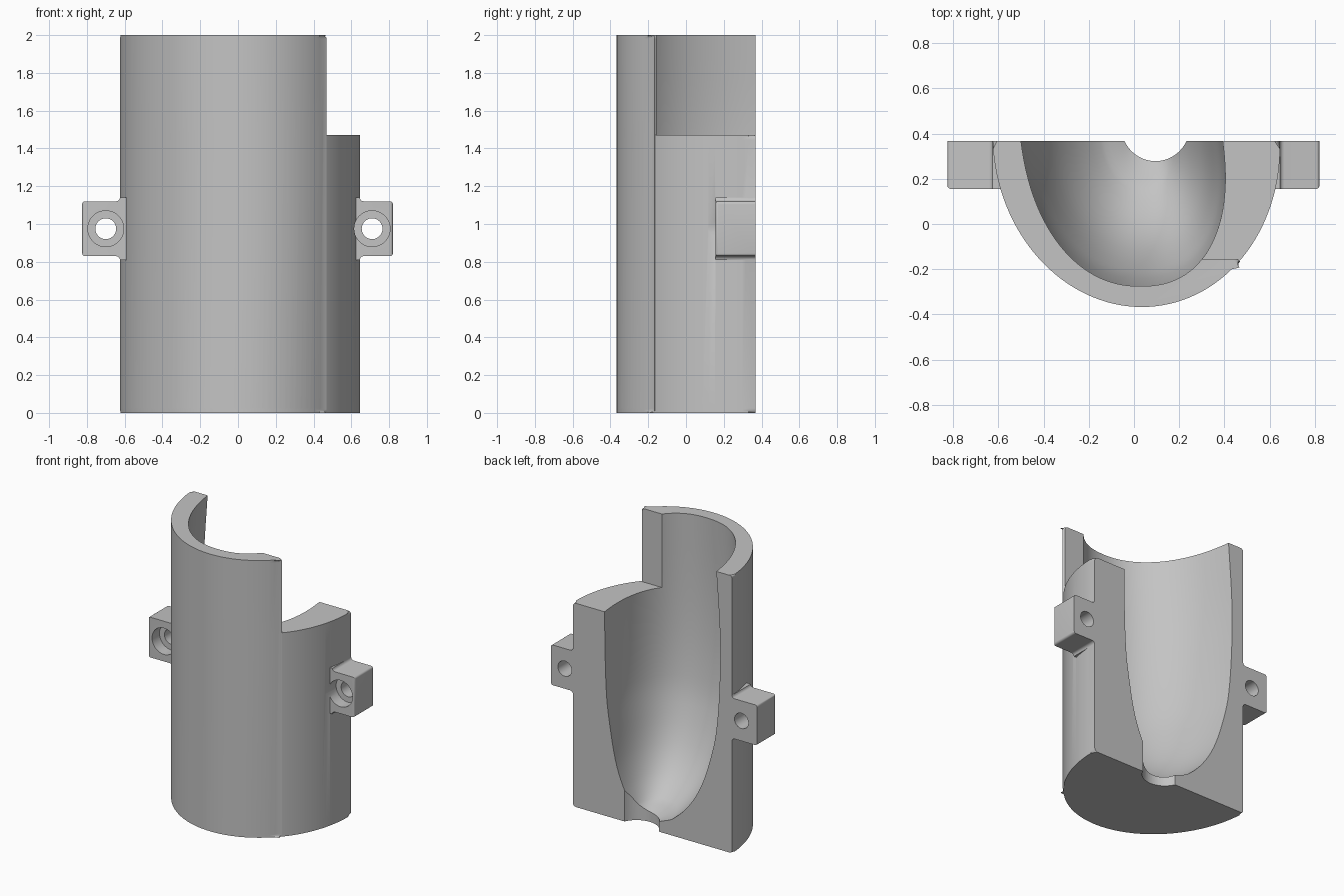
import bpy, bmesh, math
from mathutils import Vector

if "Cube" in bpy.data.objects:
    bpy.data.objects.remove(bpy.data.objects["Cube"], do_unlink=True)

BACK = 0.368      # flat parting plane
STEP_Y = -0.155   # front edge of the lowered side
STEP_Z = 1.47
LUG_Z = 0.975

grey = bpy.data.materials.new("plain grey")
grey.use_nodes = True
grey.diffuse_color = (0.55, 0.55, 0.55, 1)
grey.node_tree.nodes["Principled BSDF"].inputs["Base Color"].default_value = (0.55, 0.55, 0.55, 1)


def make_object(name, bm):
    bmesh.ops.recalc_face_normals(bm, faces=bm.faces[:])
    mesh = bpy.data.meshes.new(name)
    bm.to_mesh(mesh)
    bm.free()
    mesh.materials.append(grey)
    obj = bpy.data.objects.new(name, mesh)
    bpy.context.collection.objects.link(obj)
    return obj


def loft(name, rings, bevel_rule=None, radius=0.0):
    """Join matching point rings, cap the ends, and round the chosen edges."""
    bm = bmesh.new()
    loops = [[bm.verts.new(p) for p in ring] for ring in rings]
    n = len(loops[0])
    for low, high in zip(loops, loops[1:]):
        for i in range(n):
            j = (i + 1) % n
            bm.faces.new((low[i], low[j], high[j], high[i]))
    bm.faces.new(loops[0])
    bm.faces.new(loops[-1])
    if bevel_rule:
        edges = [e for e in bm.edges if bevel_rule(e.verts[0].co, e.verts[1].co)]
        bmesh.ops.bevel(bm, geom=edges, offset=radius, segments=4, profile=0.5,
                        affect='EDGES', clamp_overlap=False)
    return make_object(name, bm)


def bow(left, right, depth, lean, power, count=64):
    """Half oval bulging forward from the parting plane, left to right."""
    mid, half = (left + right) / 2, (right - left) / 2
    pts = []
    for i in range(count + 1):
        a = math.pi * i / count
        c, s = math.cos(a), max(math.sin(a), 0.0)
        t = s ** (2 / power)
        x = mid - half * math.copysign(abs(c) ** (2 / power), c) + lean * t
        pts.append((x, BACK - depth * t))
    return pts


def boolean(target, tool, operation):
    mod = target.modifiers.new(operation.lower(), 'BOOLEAN')
    mod.operation, mod.solver, mod.object = operation, 'EXACT', tool
    bpy.context.view_layer.objects.active = target
    bpy.ops.object.modifier_apply(modifier=mod.name)
    bpy.data.objects.remove(tool, do_unlink=True)


def cylinder(radius, location, length, along_y=False):
    bpy.ops.mesh.primitive_cylinder_add(
        vertices=48, radius=radius, depth=length, location=location,
        rotation=(math.pi / 2 if along_y else 0, 0, 0))
    return bpy.context.object


# Outer wall: full-width lower part, and tall part that stops at the step
outer = bow(-0.625, 0.645, BACK + 0.367, 0.025, 2)


def rim(a, b):
    return abs(a.z - b.z) < 1e-5 and not (a.y > BACK - 1e-4 and b.y > BACK - 1e-4)


shell = loft("half_shell", [[(x, y, z) for x, y in outer] for z in (0, STEP_Z)], rim, 0.025)

k = max(i for i, p in enumerate(outer) if p[1] < STEP_Y)
(x0, y0), (x1, y1) = outer[k], outer[k + 1]
corner_x = x0 + (x1 - x0) * (STEP_Y - y0) / (y1 - y0)
kept = [p for p in outer[:k + 1] if p[1] < STEP_Y - 0.012 or p[0] < 0]
outline = kept + [(corner_x - 0.004, STEP_Y - 0.012), (corner_x - 0.015, STEP_Y),
                  (0, STEP_Y), (0, BACK)]


def tall_rim(a, b):
    on_step = a.y > STEP_Y - 1e-4 and b.y > STEP_Y - 1e-4 and max(a.x, b.x) > -1e-4
    return rim(a, b) and not on_step


tall = loft("tall_side", [[(x, y, z) for x, y in outline] for z in (0, 2)], tall_rim, 0.02)
boolean(shell, tall, 'UNION')

# Screw lugs with a small flare where they meet the wall
for side, wall, end in ((-1, 0.625, 0.825), (1, 0.645, 0.82)):
    h, f = 0.145, 0.02
    half = [(wall - 0.07, h + f), (wall, h + f)]
    half += [(wall + f - f * math.cos(a), h + f - f * math.sin(a))
             for a in (math.pi / 6, math.pi / 3, math.pi / 2)]
    half.append((end, h))
    plan = half + [(x, -z) for x, z in reversed(half)]

    def lug_edges(a, b, end=end):
        return abs(a.x) > end - 1e-4 and abs(b.x) > end - 1e-4 and min(a.y, b.y) < BACK - 0.01

    lug = loft("lug", [[(side * x, y, LUG_Z + z) for x, z in plan] for y in (0.155, BACK)],
               lug_edges, 0.015)
    boolean(shell, lug, 'UNION')

# Egg-shaped pocket: height, left edge, right edge, depth
keys = [Vector(r) for r in (
    (0.06, -0.01, 0.10, 0.06), (0.08, -0.06, 0.13, 0.12), (0.12, -0.15, 0.17, 0.22),
    (0.25, -0.28, 0.245, 0.37), (0.42, -0.38, 0.305, 0.48), (0.66, -0.46, 0.35, 0.57),
    (0.85, -0.50, 0.375, 0.61), (1.16, -0.525, 0.388, 0.64), (1.53, -0.53, 0.392, 0.65),
    (2.0, -0.50, 0.39, 0.643), (2.1, -0.49, 0.39, 0.64))]
rows = []
for i in range(len(keys) - 1):
    p, q = keys[i], keys[i + 1]
    before, after = keys[max(i - 1, 0)], keys[min(i + 2, len(keys) - 1)]
    span = q[0] - p[0]
    m0 = (q - before) * (span / (q[0] - before[0]))
    m1 = (after - p) * (span / (after[0] - p[0]))
    for s in range(4):
        t = s / 4
        rows.append(p * (2*t**3 - 3*t*t + 1) + m0 * (t**3 - 2*t*t + t)
                    + q * (3*t*t - 2*t**3) + m1 * (t**3 - t*t))
rows.append(keys[-1])
rings = []
for z, left, right, depth in rows:
    pts = bow(left, right, depth, 0.085 * min(1, depth / 0.6), 2.25)
    pts = [(left, BACK + 0.1)] + pts + [(right, BACK + 0.1)]
    rings.append([(x, y, z) for x, y in pts])
boolean(shell, loft("pocket", rings), 'DIFFERENCE')

# Drain hole through the floor
boolean(shell, cylinder(0.15, (0.095, 0.428, 0.1), 0.4), 'DIFFERENCE')

# Screw holes with wide front recesses
for x in (-0.70, 0.71):
    boolean(shell, cylinder(0.055, (x, 0.25, LUG_Z), 0.5, True), 'DIFFERENCE')
    boolean(shell, cylinder(0.095, (x, 0.14, LUG_Z), 0.2, True), 'DIFFERENCE')

# Smooth curves, crisp cut edges
bpy.ops.object.select_all(action='DESELECT')
shell.select_set(True)
bpy.context.view_layer.objects.active = shell
bpy.ops.object.shade_smooth_by_angle(angle=math.radians(32))
